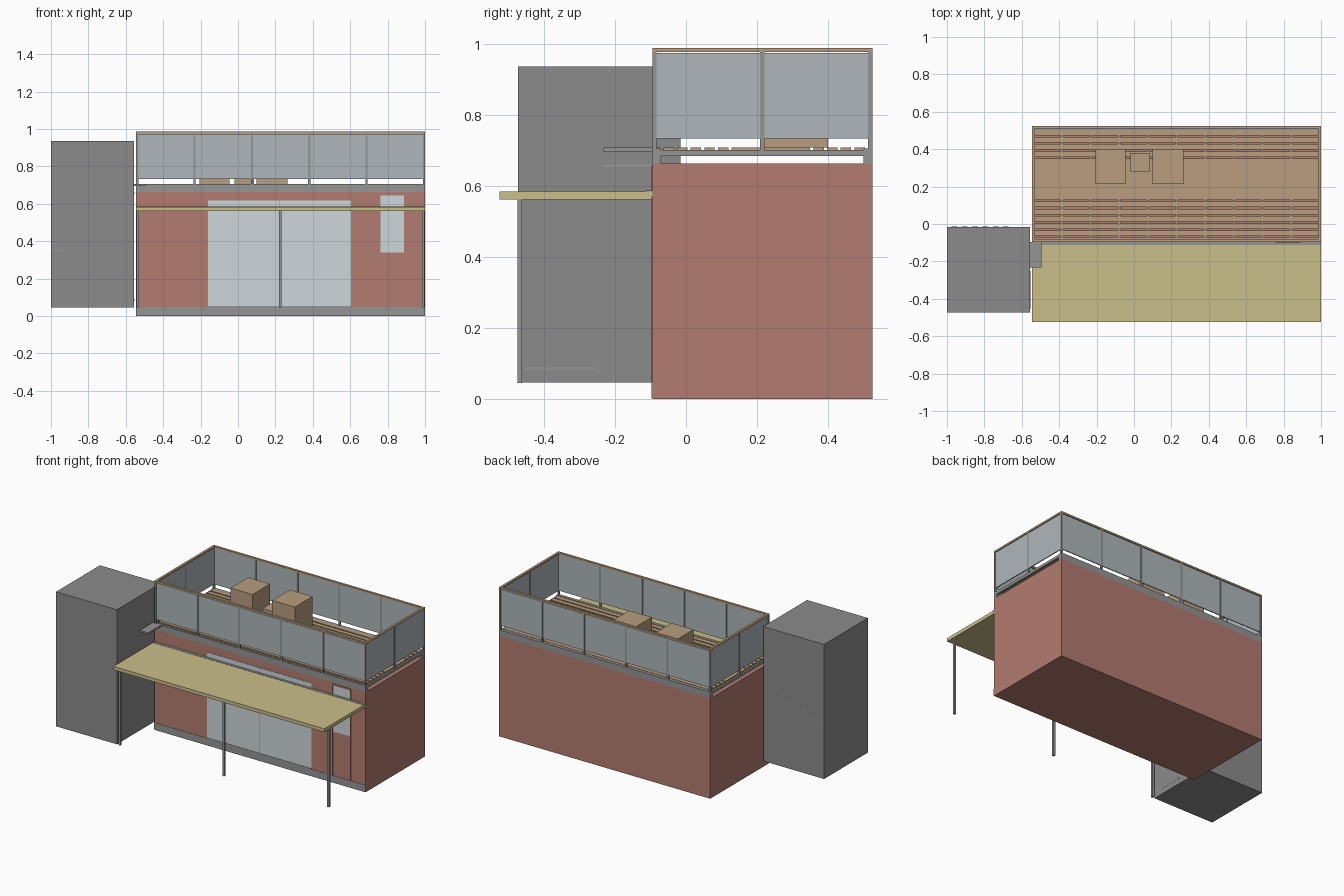
import bpy

if "Cube" in bpy.data.objects:
    bpy.data.objects.remove(bpy.data.objects["Cube"])


def mat(name, r, g, b):
    m = bpy.data.materials.new(name)
    m.diffuse_color = (r, g, b, 1)
    m.use_nodes = True
    m.node_tree.nodes["Principled BSDF"].inputs["Base Color"].default_value = m.diffuse_color
    return m


RED = mat("red_cladding", .45, .20, .16)
WOOD = mat("wood", .48, .34, .21)
CANOPY = mat("canopy_yellow", .60, .52, .26)
GLASS = mat("window_glass", .62, .68, .71)
RAIL_GLASS = mat("railing_glass", .43, .47, .49)
STEEL = mat("steel", .30, .30, .30)
DARK = mat("stair_grey", .26, .26, .26)


def box(name, x0, x1, y0, y1, z0, z1, m=None):
    v = [(x, y, z) for x in (x0, x1) for y in (y0, y1) for z in (z0, z1)]
    f = [(0, 1, 3, 2), (4, 6, 7, 5), (0, 4, 5, 1), (2, 3, 7, 6), (0, 2, 6, 4), (1, 5, 7, 3)]
    me = bpy.data.meshes.new(name)
    me.from_pydata(v, [], f)
    if m:
        me.materials.append(m)
    ob = bpy.data.objects.new(name, me)
    bpy.context.collection.objects.link(ob)
    return ob


X0, X1, Y0, Y1 = -.545, 1.0, -.095, .525

# Building volume and front base strip
box("building_body", X0, X1, Y0, Y1, 0, .662, RED)
box("front_base_strip", X0, X1, Y0 - .002, Y0 + .01, .002, .048, STEEL)

# Sliding windows and door on the front
for i, (a, b) in enumerate([(-.16, .221), (.225, .605)]):
    box(f"window_pane_{i}", a, b, Y0 - .002, Y0 + .01, .052, .617, GLASS)
box("window_mullion", .221, .225, Y0 - .003, Y0 + .01, .052, .617, STEEL)
box("window_sill", -.16, .605, Y0 - .004, Y0 + .01, .048, .053, STEEL)
box("door_leaf", .762, .888, Y0 - .002, Y0 + .01, .05, .34, RED)
box("door_window", .762, .888, Y0 - .002, Y0 + .01, .34, .645, GLASS)
for i, x in enumerate((.757, .888)):
    box(f"door_jamb_{i}", x, x + .005, Y0 - .004, Y0 + .01, .048, .655, RED)
box("door_head", .762, .888, Y0 - .004, Y0 + .01, .645, .655, RED)

# Canopy with ledger and three posts
box("canopy", X0, X1, -.525, Y0 - .001, .561, .584, CANOPY)
box("canopy_ledger", X0, X1, -.113, Y0, .568, .586, STEEL)
for i, x in enumerate((X0 + .002, .219, X1 - .016)):
    box(f"canopy_post_{i}", x, x + .014, -.475, -.461, .045, .562, STEEL)

# Roof deck frame
box("deck_beam_front", X0, X1, Y0, Y0 + .025, .662, .705, STEEL)
box("deck_beam_back", X0, X1, Y1 - .025, Y1, .662, .705, STEEL)
for i in range(11):
    x = X0 + i * (X1 - X0 - .012) / 10
    box(f"deck_joist_{i}", x, x + .012, Y0 + .025, Y1 - .025, .683, .70, STEEL)

# Deck planks with narrow gaps
pitch = .0384
edges = [Y0 + .012 + pitch * (k + .5) for k in range(-1, 16)]
for k in range(len(edges) - 1):
    a, b = max(edges[k], Y0 + .012), min(edges[k + 1], Y1 - .012)
    gap = 0 if .165 < edges[k + 1] < .335 else .009
    box(f"deck_plank_{k}", X0 + .012, X1 - .012, a, b - gap, .70, .707, WOOD)

# Railing posts, glass panels and timber handrail
T = .012
nx, ny = 5, 2
for i in range(nx + 1):
    x = X0 + i * (X1 - X0 - T) / nx
    for side, y in (("front", Y0), ("back", Y1 - T)):
        box(f"rail_post_{side}_{i}", x, x + T, y, y + T, .70, .976, STEEL)
        if i < nx:
            box(f"rail_glass_{side}_{i}", x + T, x + (X1 - X0 - T) / nx,
                y + .003, y + T - .003, .732, .973, RAIL_GLASS)
for i in range(ny + 1):
    y = Y0 + i * (Y1 - Y0 - T) / ny
    for side, x in (("left", X0), ("right", X1 - T)):
        if i == 1:
            box(f"rail_post_{side}", x, x + T, y, y + T, .70, .976, STEEL)
        if i < ny:
            box(f"rail_glass_{side}_{i}", x + .003, x + T - .003, y + T,
                y + (Y1 - Y0 - T) / ny, .732, .973, RAIL_GLASS)
R = .015
for side, y in (("front", Y0), ("back", Y1 - R)):
    box(f"handrail_{side}", X0, X1, y, y + R, .976, .987, WOOD)
for side, x in (("left", X0), ("right", X1 - R)):
    box(f"handrail_{side}", x, x + R, Y0 + R, Y1 - R, .976, .987, WOOD)

# Deck furniture
box("seat_left", -.205, -.045, .215, .40, .707, .91, WOOD)
box("seat_right", .10, .265, .215, .40, .707, .91, WOOD)
box("low_table", -.018, .086, .28, .38, .707, .80, WOOD)

# Stair tower with landing and tread ends showing at its faces
box("stair_tower", -1.0, -.555, -.473, -.015, .046, .936, DARK)
box("stair_landing", -.555, -.495, -.232, Y0, .696, .707, STEEL)
box("tread_end_front", -.999, -.935, -.4735, -.46, .349, .356, STEEL)
box("tread_end_right", -.57, -.5545, -.455, -.25, .081, .09, STEEL)
box("tread_end_upper", -.57, -.5545, -.235, -.095, .652, .661, STEEL)
for i in range(6):
    x = -.67 - i * .055
    box(f"tread_end_back_{i}", x - .03, x, -.03, -.0145, .55 - i * .033, .557 - i * .033, STEEL)
